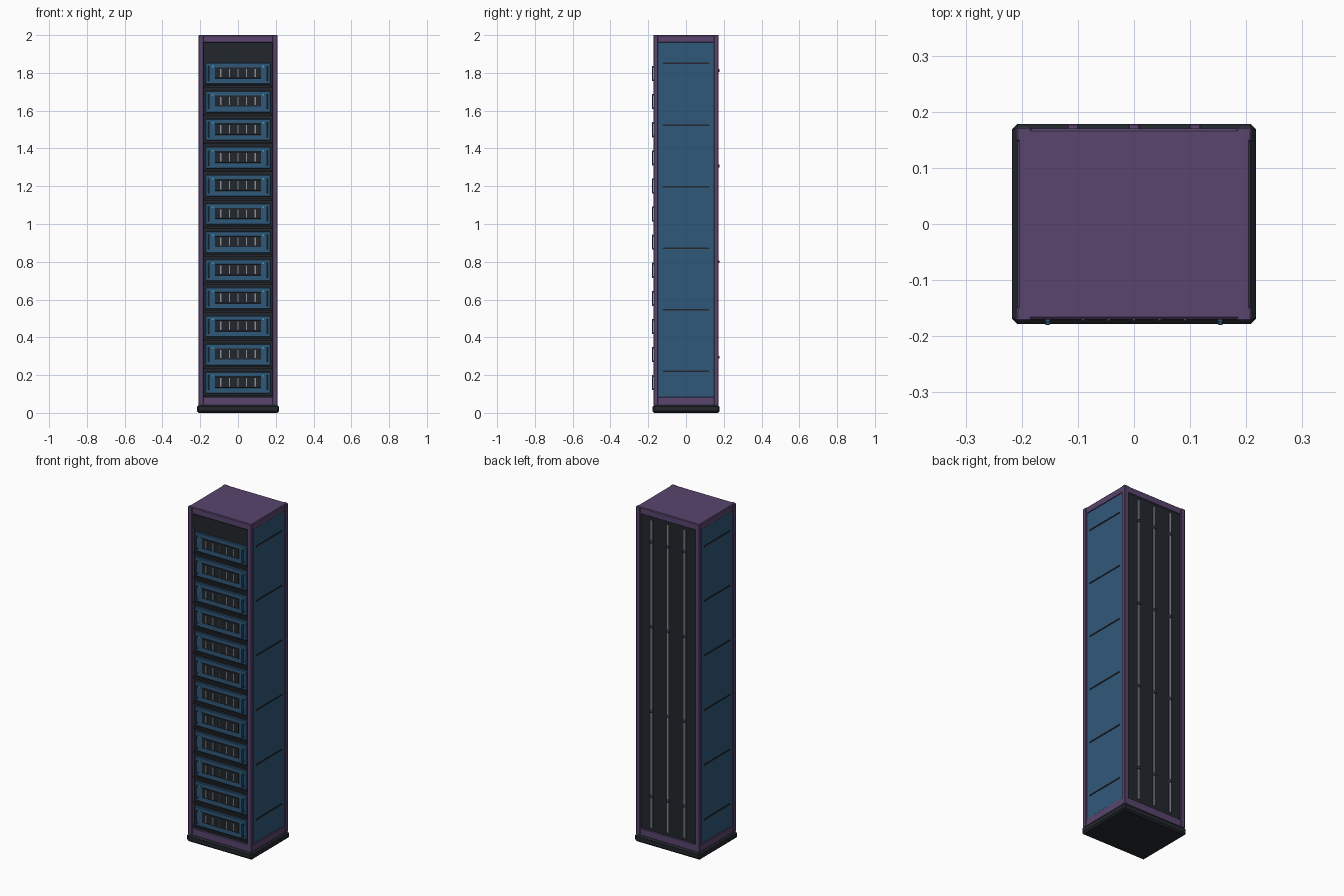
import bpy

if "Cube" in bpy.data.objects:
    bpy.data.objects.remove(bpy.data.objects["Cube"])


def material(name, r, g, b):
    m = bpy.data.materials.new(name)
    m.diffuse_color = (r, g, b, 1)
    m.use_nodes = True
    m.node_tree.nodes["Principled BSDF"].inputs["Base Color"].default_value = m.diffuse_color
    return m


PURPLE = material("purple_frame", 0.10, 0.06, 0.155)
BLUE = material("blue_panel", 0.03, 0.098, 0.195)
DARK = material("dark_metal", 0.016, 0.02, 0.025)
STEEL = material("steel_trim", 0.25, 0.28, 0.32)
TEAL = material("teal_light", 0.05, 0.45, 0.45)


def box(name, x, y, z, mat, bevel=0.0):
    """Box from (min, max) ranges on each axis, with an optional chamfer."""
    lo, hi = zip(x, y, z)
    bpy.ops.mesh.primitive_cube_add(size=1, location=[(a + b) / 2 for a, b in zip(lo, hi)])
    ob = bpy.context.object
    ob.name = name
    ob.scale = [b - a for a, b in zip(lo, hi)]
    bpy.ops.object.transform_apply(location=False, rotation=False, scale=True)
    ob.data.materials.append(mat)
    if bevel:
        mod = ob.modifiers.new("chamfer", "BEVEL")
        mod.width = bevel
        mod.segments = 1
    return ob


def span(c, half):
    return (c - half, c + half)


def side(s, a, b):
    return tuple(sorted((s * a, s * b)))


# Plinth and dark inner cabinet
box("plinth", (-0.217, 0.217), (-0.178, 0.178), (0, 0.042), DARK, 0.009)
box("inner_cabinet", (-0.19, 0.19), (-0.152, 0.15), (0.04, 1.97), DARK)

# Corner posts
for sx in (-1, 1):
    for sy in (-1, 1):
        box("corner_post", side(sx, 0.182, 0.21), side(sy, 0.147, 0.173), (0.04, 2.0), PURPLE, 0.003)

# Top and bottom rails on all four sides, and the roof
for z in ((0.04, 0.085), (1.96, 1.999)):
    for s in (-1, 1):
        box("cross_rail", (-0.185, 0.185), side(s, 0.145, 0.17), z, PURPLE, 0.003)
        box("side_rail", side(s, 0.182, 0.208), (-0.15, 0.15), z, PURPLE, 0.003)
box("roof_panel", (-0.206, 0.206), (-0.168, 0.168), (1.97, 2.0), PURPLE, 0.002)

# Side panels with thin vent slats
for s in (-1, 1):
    box("side_panel", side(s, 0.185, 0.204), (-0.149, 0.149), (0.083, 1.962), BLUE)
    for i in range(6):
        box("side_vent", side(s, 0.2, 0.207), (-0.122, 0.122), span(0.22 + 0.326 * i, 0.004), DARK)

# Back door with vertical ribs and clips
box("back_door", (-0.183, 0.183), (0.145, 0.165), (0.083, 1.962), DARK)
for x in (-0.109, 0, 0.109):
    box("back_rib", span(x, 0.005), (0.16, 0.17), (0.105, 1.94), STEEL)
    for i in range(4):
        box("back_clip", span(x, 0.01), (0.162, 0.178), span(0.295 + 0.506 * i, 0.007), PURPLE, 0.002)

# Blank panel above the server stack
box("blank_panel", (-0.18, 0.18), (-0.158, -0.145), (1.872, 1.962), DARK)

# Twelve identical server units
for i in range(12):
    z = 0.16 + 0.1488 * i
    box("server_shelf", (-0.18, 0.18), (-0.164, -0.14), span(z - 0.07, 0.006), DARK)
    box("server_front", (-0.172, 0.172), (-0.164, -0.14), span(z, 0.057), BLUE, 0.003)
    box("vent_plate", (-0.123, 0.123), (-0.168, -0.16), span(z + 0.003, 0.03), DARK, 0.002)
    for k in range(-2, 3):
        box("vent_bar", span(k * 0.0455, 0.003), (-0.172, -0.165), span(z + 0.003, 0.022), STEEL)
    for s in (-1, 1):
        box("handle_grip", span(s * 0.154, 0.004), (-0.18, -0.174), span(z, 0.04), BLUE, 0.001)
        for dz in (-0.035, 0.035):
            box("handle_foot", span(s * 0.154, 0.004), (-0.176, -0.16), span(z + dz, 0.004), BLUE)
        box("status_light", span(s * 0.134, 0.004), (-0.168, -0.16), span(z + 0.037, 0.004), TEAL)
